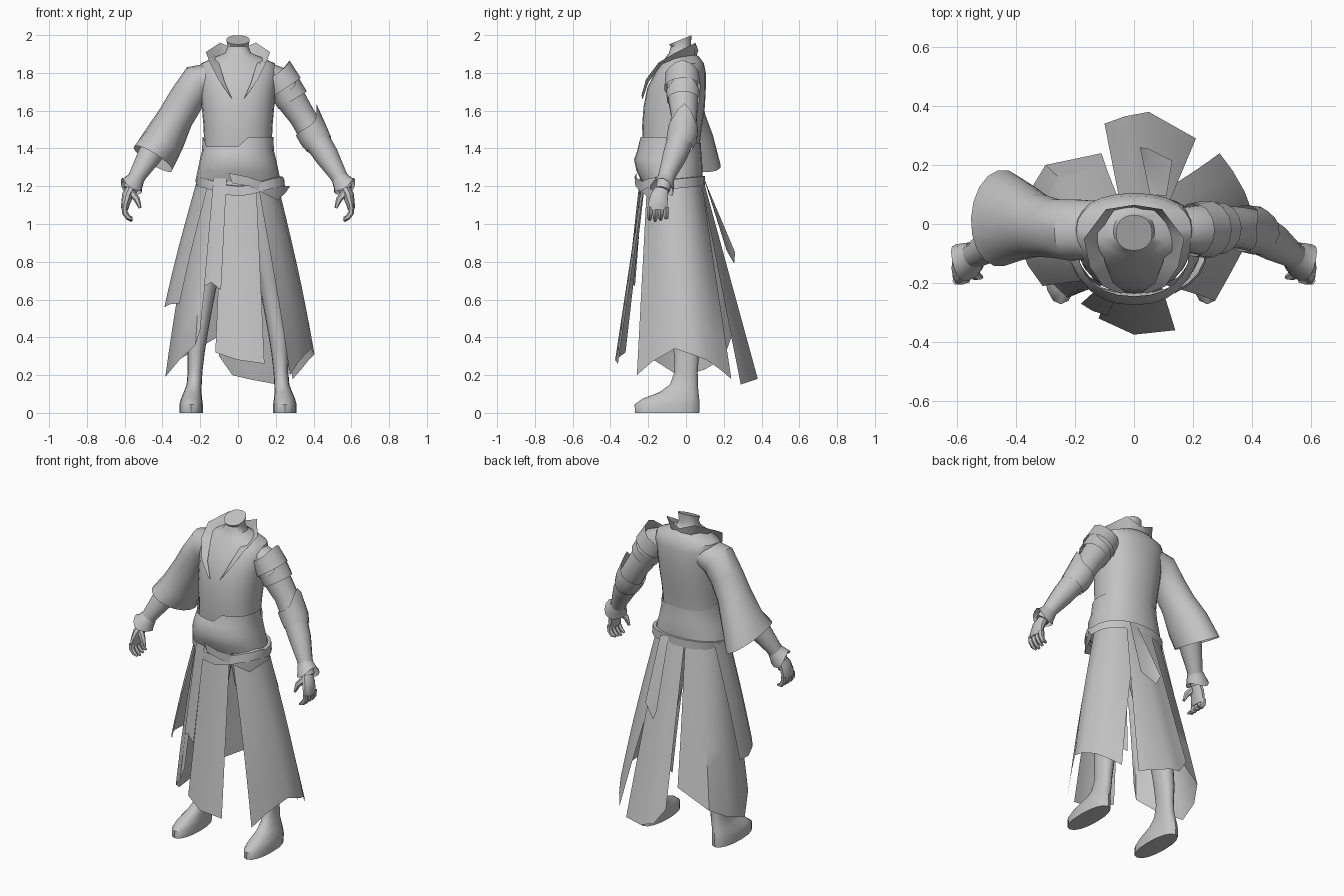
import bpy, bmesh, math
from mathutils import Vector

cloth = bpy.data.materials.new("plain grey")
cloth.diffuse_color = (0.55, 0.55, 0.55, 1)


def make(name, rows, closed=True, cap=False):
    """Skin a list of point rows; closed rows wrap round."""
    bm = bmesh.new()
    vs = [[bm.verts.new(p) for p in r] for r in rows]
    n = len(rows[0])
    for a, b in zip(vs, vs[1:]):
        for i in range(n if closed else n - 1):
            j = (i + 1) % n
            bm.faces.new((a[i], a[j], b[j], b[i]))
    if cap:
        bm.faces.new(vs[0])
        bm.faces.new(vs[-1])
    bmesh.ops.recalc_face_normals(bm, faces=bm.faces)
    me = bpy.data.meshes.new(name)
    bm.to_mesh(me)
    bm.free()
    me.materials.append(cloth)
    ob = bpy.data.objects.new(name, me)
    bpy.context.collection.objects.link(ob)
    return ob


def stack(name, rings, n=24, power=0.9, zfun=None, **kw):
    """Horizontal ovals: z, x centre, half width, front y, back y."""
    rows = []
    for k, (z, cx, rx, y0, y1) in enumerate(rings):
        row = []
        for i in range(n):
            t = 2 * math.pi * i / n
            c, s = math.cos(t), math.sin(t)
            x = cx + rx * math.copysign(abs(c) ** power, c)
            y = (y0 + y1) / 2 + (y1 - y0) / 2 * math.copysign(abs(s) ** power, s)
            row.append((x, y, z + (zfun(k, x, y) if zfun else 0)))
        rows.append(row)
    return make(name, rows, **kw)


def tube(name, pts, side=1, n=14, lift=None, **kw):
    """Rings across a path of x, y, z, radius, depth radius; lift shifts rim points."""
    P = [Vector(p[:3]) for p in pts]
    rows = []
    for k, p in enumerate(pts):
        a = (P[min(k + 1, len(P) - 1)] - P[max(k - 1, 0)]).normalized()
        v = Vector((0, 1, 0))
        v = (v - a * v.dot(a)).normalized()
        u = a.cross(v)
        row = []
        for i in range(n):
            t = 2 * math.pi * i / n
            q = P[k] + u * p[3] * math.cos(t) + v * p[-1] * math.sin(t)
            if lift:
                q += lift(k, t, a, u)
            row.append((q.x * side, q.y, q.z))
        rows.append(row)
    return make(name, rows, **kw)


def panel(name, top, bottom, rows=8, bow=0.0):
    """Hanging cloth between a waist line and a hem line."""
    grid = []
    for r in range(rows + 1):
        f = r / rows
        k = 1 + bow * math.sin(math.pi * f)
        row = []
        for a, b in zip(top, bottom):
            q = Vector(a).lerp(Vector(b), f)
            row.append((q.x * k, q.y, q.z))
        grid.append(row)
    return make(name, grid, closed=False)


# Torso and neck
stack("torso", [
    (1.20, 0, .19, -.21, .06), (1.40, 0, .178, -.23, .07), (1.52, 0, .183, -.232, .085),
    (1.62, 0, .192, -.225, .10), (1.72, 0, .20, -.205, .105), (1.80, 0, .208, -.165, .105),
    (1.85, 0, .195, -.13, .095), (1.885, 0, .12, -.105, .07), (1.905, 0, .07, -.09, .04),
    (1.94, 0, .055, -.08, .025), (1.975, 0, .062, -.09, .03)],
    zfun=lambda k, x, y: .4 * (y + .03) if k == 10 else 0, cap=True)

# Stand-up collar running down into lapels
half = [((0, .05, 1.87), (0, .065, 1.92)), ((.06, .045, 1.87), (.095, .05, 1.96)),
        ((.10, -.02, 1.87), (.17, -.05, 1.91)), ((.10, -.125, 1.85), (.15, -.145, 1.855)),
        ((.07, -.20, 1.75), (.105, -.212, 1.765)), ((.03, -.23, 1.66), (.045, -.236, 1.68))]
flip = lambda p: (-p[0], p[1], p[2])
edge = [(flip(a), flip(b)) for a, b in half[:0:-1]] + half
make("collar", [[e[0] for e in edge], [e[1] for e in edge]], closed=False)

# Arms, wrist cuffs and hands
for s, tag in ((1, "left"), (-1, "right")):
    tube(tag + "_arm", [
        (.15, -.02, 1.78, .075), (.22, -.02, 1.75, .085), (.28, -.015, 1.66, .08),
        (.34, -.01, 1.57, .07), (.40, -.02, 1.47, .072), (.47, -.06, 1.36, .064),
        (.53, -.10, 1.26, .046), (.572, -.125, 1.18, .038)], s, cap=True)
    tube(tag + "_wrist_cuff", [(.54, -.105, 1.24, .046), (.555, -.115, 1.215, .055),
                               (.572, -.125, 1.19, .066)], s,
         lift=lambda k, t, a, u: a * -.018 * math.cos(2 * t) * (k == 2))
    tube(tag + "_palm", [(.565, -.125, 1.19, .028, .035), (.585, -.14, 1.15, .03, .048),
                         (.597, -.15, 1.10, .022, .054), (.60, -.15, 1.075, .018, .052)],
         s, n=10, cap=True)
    for f in range(4):
        y = -.192 + .029 * f
        tip = 1.015 + .008 * abs(f - 1)
        tube(tag + "_finger", [(.60, y, 1.09, .016), (.599, y, 1.06, .016),
                               (.582, y, 1.035, .014), (.56, y, tip, .007)], s, n=6, cap=True)
    tube(tag + "_thumb", [(.565, -.155, 1.165, .02), (.535, -.175, 1.13, .017),
                          (.518, -.18, 1.085, .008)], s, n=6, cap=True)


# Armour bands with an outward spike on the bare arm
def spiked(height, out):
    def lift(k, t, a, u):
        if k:
            return Vector()
        w = max(0, math.cos(t)) ** 4
        return (u * out - a * height) * w
    return lift


tube("shoulder_cap", [(.20, -.02, 1.795, .09), (.25, -.018, 1.72, .098)], lift=spiked(.02, .01))
tube("upper_arm_band", [(.262, -.015, 1.70, .09), (.29, -.015, 1.655, .088)],
     lift=spiked(.07, .0))
tube("elbow_guard", [(.375, -.015, 1.51, .08), (.405, -.02, 1.46, .082),
                     (.43, -.035, 1.42, .074)], lift=spiked(.09, .02))

# Wide flared sleeve
tube("wide_sleeve", [
    (.13, -.02, 1.77, .085, .10), (.21, -.02, 1.75, .10, .105), (.27, -.015, 1.665, .095, .10),
    (.33, -.005, 1.565, .095, .108), (.39, .01, 1.45, .11, .135), (.45, .02, 1.345, .118, .165)],
    -1, n=18, lift=lambda k, t, a, u: Vector((0, 0, -.05 * math.sin(t))) if k == 5 else Vector())

# Broad sash around the waist with an uneven top, and a loose tilted belt
stack("waist_sash", [(1.225, 0, .225, -.235, .085), (1.28, 0, .215, -.262, .088),
                     (1.34, 0, .202, -.275, .085), (1.39, 0, .19, -.258, .08),
                     (1.43, 0, .188, -.245, .078)],
      zfun=lambda k, x, y: (.03 if x > 0 or x < -.17 else -.02) * (k == 4) * (y < 0))
stack("loose_belt", [(1.185, .015, .235, -.255, .10), (1.235, .01, .235, -.25, .10),
                     (1.237, .01, .215, -.235, .085)],
      zfun=lambda k, x, y: -.02 * math.cos(x * 14) * (y < -.08) + .1 * (y + .08))
panel("belt_overlap", [(-.05, -.262, 1.27), (.05, -.272, 1.25), (.20, -.19, 1.20), (.275, -.07, 1.20)],
      [(-.03, -.262, 1.215), (.06, -.268, 1.20), (.21, -.185, 1.125), (.255, -.07, 1.17)], 1)

# Robe skirt: two wrapped sides, front and back panels
W = 1.24
waist = [(.10, -.205, W), (.15, -.18, W), (.195, -.12, W), (.205, -.05, W),
         (.19, .01, W), (.13, .06, W), (.05, .08, W)]
panel("left_skirt", waist, [
    (.275, -.26, .20), (.32, -.18, .27), (.385, -.06, .34), (.405, .03, .31),
    (.375, .11, .28), (.335, .18, .23), (.29, .24, .18)], bow=.03)
panel("right_skirt", [flip(p) for p in waist], [
    (-.20, -.24, .44), (-.225, -.25, .36), (-.31, -.17, .28), (-.385, -.03, .19),
    (-.36, .10, .23), (-.30, .20, .29), (-.11, .24, .40)], bow=.03)
panel("right_outer_flap", [(-.15, -.19, W), (-.20, -.125, W), (-.215, -.05, W), (-.20, .01, W)],
      [(-.31, -.21, .58), (-.36, -.14, .575), (-.39, -.06, .56), (-.385, .02, .56)], bow=.02)
panel("front_panel", [(-.08, -.215, 1.24), (0, -.23, 1.24), (.095, -.215, 1.24)],
      [(-.12, -.32, .32), (0, -.375, .28), (.14, -.36, .26)])
panel("front_sash_tail", [(-.13, -.225, 1.24), (-.10, -.235, 1.24), (-.06, -.245, 1.24)],
      [(-.18, -.27, .67), (-.14, -.295, .69), (-.09, -.31, .65)])
panel("back_panel", [(-.05, .085, 1.24), (.01, .09, 1.24), (.06, .09, 1.24), (.12, .075, 1.24)],
      [(-.10, .34, .30), (-.03, .365, .20), (.05, .38, .18), (.21, .29, .15)])
panel("back_sash_tail", [(.055, .095, 1.24), (.08, .098, 1.24), (.11, .095, 1.24)],
      [(.02, .26, .85), (.05, .255, .79), (.13, .215, .86)])

# Legs and boots
for s, tag in ((1, "left"), (-1, "right")):
    stack(tag + "_leg_and_boot", [
        (0, .248 * s, .062, -.27, .07), (.045, .248 * s, .062, -.272, .072),
        (.075, .246 * s, .056, -.23, .07), (.11, .24 * s, .047, -.14, .066),
        (.15, .232 * s, .04, -.085, .063), (.22, .227 * s, .039, -.06, .062),
        (.32, .222 * s, .046, -.065, .07), (.42, .212 * s, .052, -.07, .07),
        (.58, .185 * s, .054, -.075, .055), (.70, .165 * s, .058, -.10, .045),
        (1.0, .12 * s, .078, -.15, .045), (1.22, .09 * s, .088, -.17, .05)],
        n=16, cap=True)

# Soft shading with crisp folds
bpy.ops.object.select_all(action='SELECT')
bpy.context.view_layer.objects.active = bpy.context.selected_objects[0]
bpy.ops.object.shade_smooth_by_angle(angle=math.radians(40))
